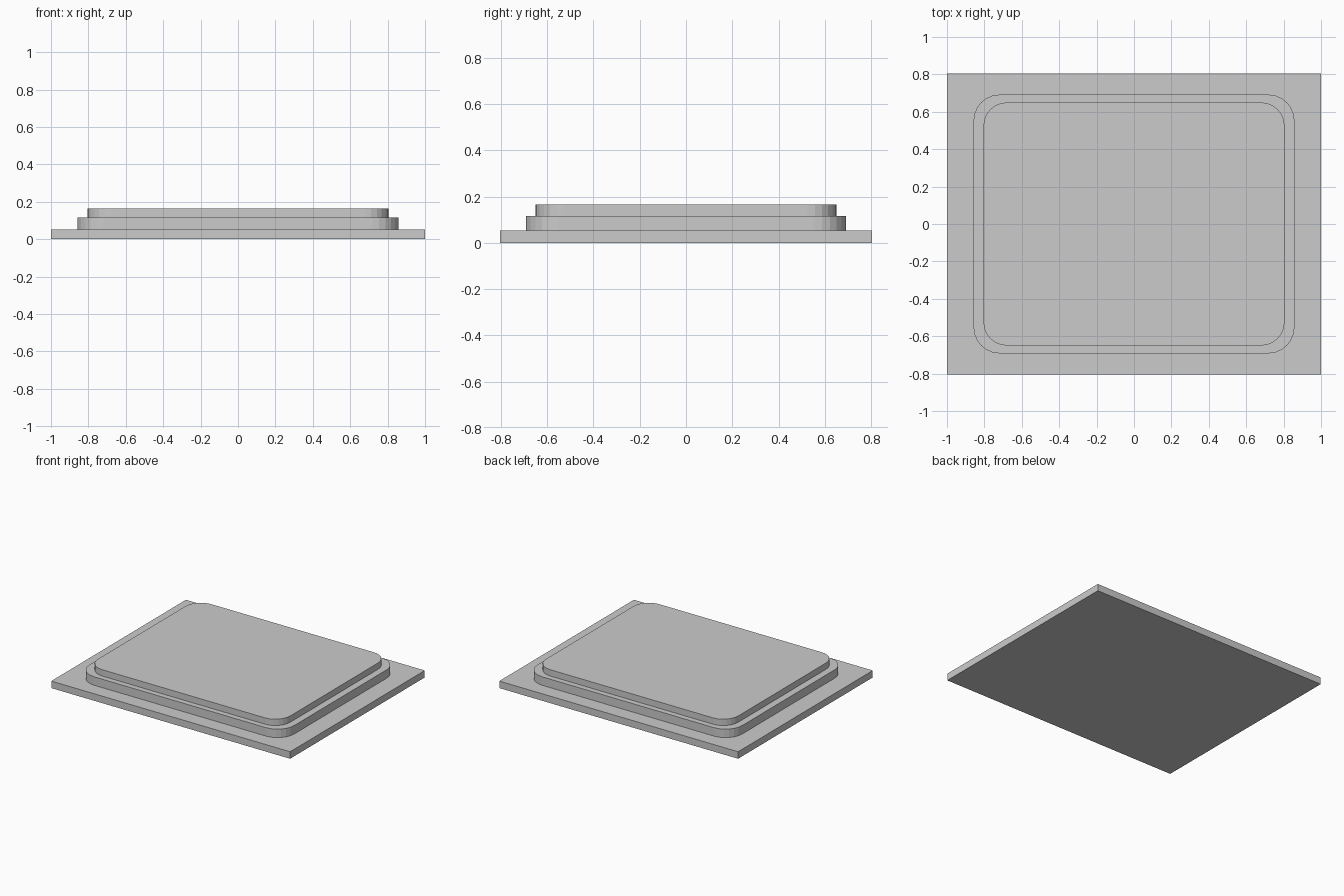
import bpy, bmesh, math

if "Cube" in bpy.data.objects:
    bpy.data.objects.remove(bpy.data.objects["Cube"])

grey = bpy.data.materials.new("light_grey")
grey.diffuse_color = (0.6, 0.6, 0.6, 1)
grey.use_nodes = True
grey.node_tree.nodes["Principled BSDF"].inputs["Base Color"].default_value = grey.diffuse_color


def outline(hx, hy, radius, segments):
    """Rectangle outline, counter-clockwise, with optional rounded corners."""
    if radius == 0:
        return [(hx, hy), (-hx, hy), (-hx, -hy), (hx, -hy)]
    points = []
    corners = [(1, 1), (-1, 1), (-1, -1), (1, -1)]
    for i, (sx, sy) in enumerate(corners):
        for k in range(segments + 1):
            a = math.pi / 2 * (i + k / segments)
            points.append((sx * (hx - radius) + radius * math.cos(a),
                           sy * (hy - radius) + radius * math.sin(a)))
    return points


def slab(name, hx, hy, z0, z1, radius=0, segments=6):
    """Flat plate extruded from z0 to z1."""
    bm = bmesh.new()
    face = bm.faces.new([bm.verts.new((x, y, z0))
                         for x, y in outline(hx, hy, radius, segments)])
    extruded = bmesh.ops.extrude_face_region(bm, geom=[face], use_keep_orig=True)
    top = [v for v in extruded["geom"] if isinstance(v, bmesh.types.BMVert)]
    bmesh.ops.translate(bm, verts=top, vec=(0, 0, z1 - z0))
    bmesh.ops.recalc_face_normals(bm, faces=bm.faces)
    mesh = bpy.data.meshes.new(name)
    bm.to_mesh(mesh)
    bm.free()
    mesh.materials.append(grey)
    obj = bpy.data.objects.new(name, mesh)
    bpy.context.collection.objects.link(obj)
    return obj


# Square-cornered base with two rounded steps on it
slab("base_plate", 1.0, 0.805, 0, 0.053)
slab("lower_step", 0.858, 0.692, 0.053, 0.117, radius=0.14)
slab("upper_step", 0.805, 0.65, 0.117, 0.165, radius=0.125)
